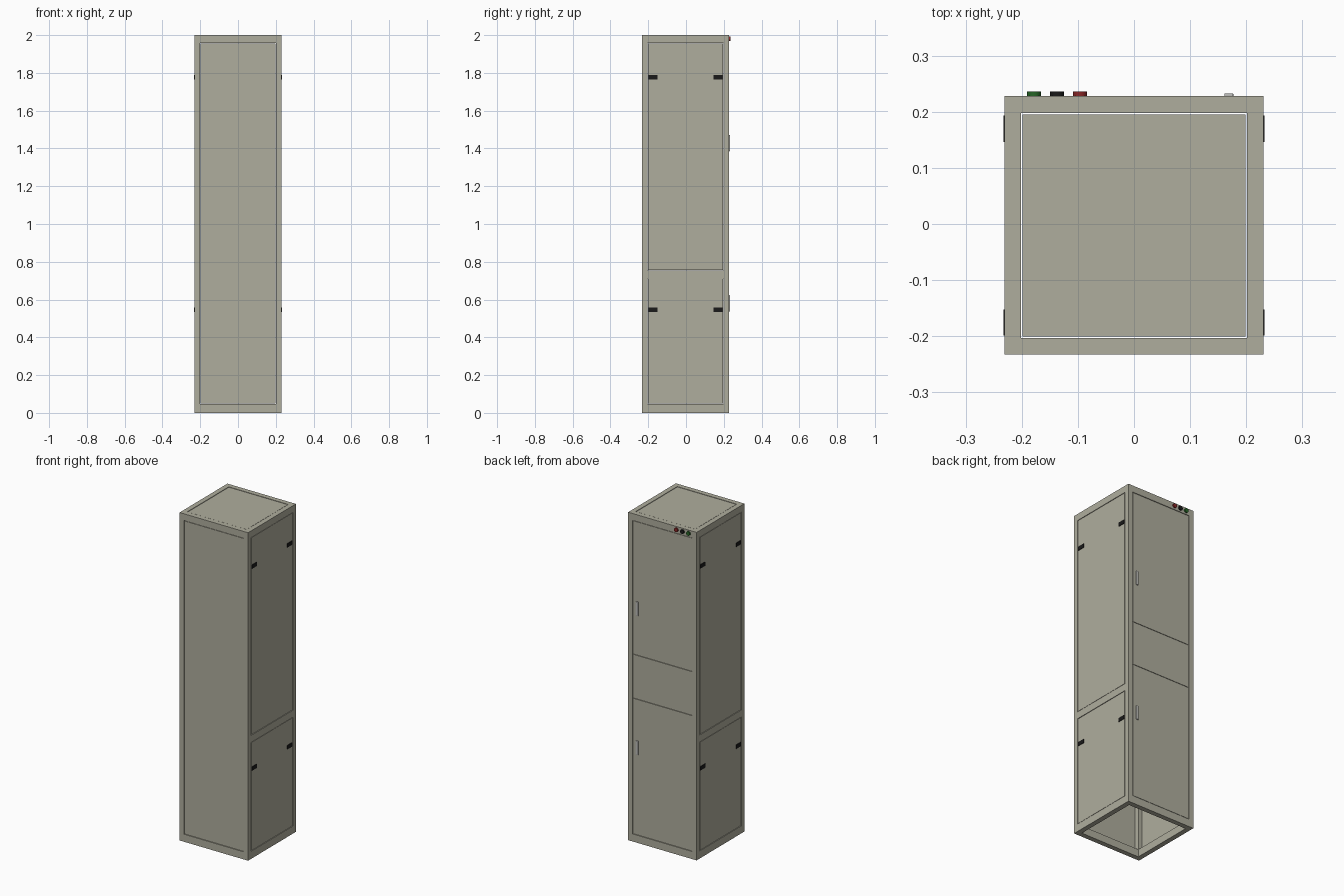
import bpy, bmesh
from mathutils import Matrix, Vector

if "Cube" in bpy.data.objects:
    bpy.data.objects.remove(bpy.data.objects["Cube"])

X = 0.231                 # half width of the body
Y0, Y1 = -0.233, 0.228    # front and back of the body
H = 2.0
W = 0.03                  # frame bar width
LOW, HIGH = 0.046, 1.959  # clear opening between bottom and top rails
GAP, T = 0.0025, 0.006    # panel gap and thickness


def mat(name, rgb):
    m = bpy.data.materials.new(name)
    m.diffuse_color = (*rgb, 1)
    m.use_nodes = True
    m.node_tree.nodes["Principled BSDF"].inputs["Base Color"].default_value = m.diffuse_color
    return m


BEIGE = mat("beige_paint", (0.43, 0.42, 0.34))
BLACK = mat("black_plastic", (0.01, 0.01, 0.01))
RED = mat("red_plastic", (0.25, 0.02, 0.02))
GREEN = mat("green_plastic", (0.02, 0.13, 0.02))
STEEL = mat("steel", (0.5, 0.5, 0.48))


def finish(bm, name, material, bevel=0):
    me = bpy.data.meshes.new(name)
    bm.to_mesh(me)
    bm.free()
    me.materials.append(material)
    ob = bpy.data.objects.new(name, me)
    bpy.context.collection.objects.link(ob)
    if bevel:
        b = ob.modifiers.new("bevel", 'BEVEL')
        b.width, b.segments = bevel, 2
    return ob


def add_box(bm, lo, hi):
    lo, hi = Vector(lo), Vector(hi)
    m = Matrix.Translation((lo + hi) / 2) @ Matrix.Diagonal((*(hi - lo), 1))
    bmesh.ops.create_cube(bm, size=1, matrix=m)


def box(name, lo, hi, material=BEIGE, bevel=0):
    bm = bmesh.new()
    add_box(bm, lo, hi)
    return finish(bm, name, material, bevel)


# Frame: four full height posts, with rails fitted between them
bm = bmesh.new()
xi, yf, yb = X - W, Y0 + W, Y1 - W
for x in (-X, xi):
    for y in (Y0, yb):
        add_box(bm, (x, y, 0), (x + W, y + W, H))
for z0, z1 in ((0, LOW), (HIGH, H)):
    for y in (Y0, yb):
        add_box(bm, (-xi, y, z0), (xi, y + W, z1))
for z0, z1 in ((0, LOW), (0.71, 0.753), (HIGH, H)):
    for x in (-X, xi):
        add_box(bm, (x, yf, z0), (x + W, yb, z1))
finish(bm, "frame", BEIGE)

# Front and top panels
box("front_panel", (-xi + GAP, Y0 + 0.001, LOW + GAP), (xi - GAP, Y0 + T, HIGH - GAP))
box("top_panel", (-xi + GAP, yf + GAP, H - T), (xi - GAP, yb - GAP, H - 0.001))

# Side panels with black latches, mirrored left and right
for side, s in (("left", -1), ("right", 1)):
    for level, z0, z1, zl in (("lower", LOW, 0.71, 0.547), ("upper", 0.753, HIGH, 1.778)):
        xs = sorted((s * (X - T), s * (X - 0.001)))
        box(f"{side}_{level}_panel", (xs[0], yf + GAP, z0 + GAP), (xs[1], yb - GAP, z1 - GAP))
        xs = sorted((s * (X - 0.002), s * (X + 0.002)))
        for end, y in (("front", -0.199), ("back", 0.146)):
            box(f"{side}_{level}_{end}_latch", (xs[0], y, zl - 0.012), (xs[1], y + 0.047, zl + 0.012), BLACK)

# Back: two doors with a fixed panel between them
for name, z0, z1 in (("lower_door", LOW + GAP, 0.874), ("back_middle_panel", 0.8765, 1.142),
                     ("upper_door", 1.1445, HIGH - GAP)):
    box(name, (-xi + GAP, Y1 - T, z0), (xi - GAP, Y1 - 0.001, z1))

# Door handles
for name, z in (("lower_handle", 0.58), ("upper_handle", 1.428)):
    box(name, (0.161, Y1 - 0.002, z - 0.043), (0.177, Y1 + 0.005, z + 0.043), STEEL, 0.002)

# Round buttons on the top back rail
for name, x, m in (("green_button", -0.178, GREEN), ("black_button", -0.137, BLACK), ("red_button", -0.096, RED)):
    bm = bmesh.new()
    bmesh.ops.create_cone(bm, cap_ends=True, segments=32, radius1=0.0125, radius2=0.0125, depth=0.01,
                          matrix=Matrix.Translation((x, Y1 + 0.003, 1.981)) @ Matrix.Rotation(1.5707963, 4, 'X'))
    ob = finish(bm, name, m)
    bpy.context.view_layer.objects.active = ob
    ob.select_set(True)
    bpy.ops.object.shade_smooth_by_angle()
    ob.select_set(False)
